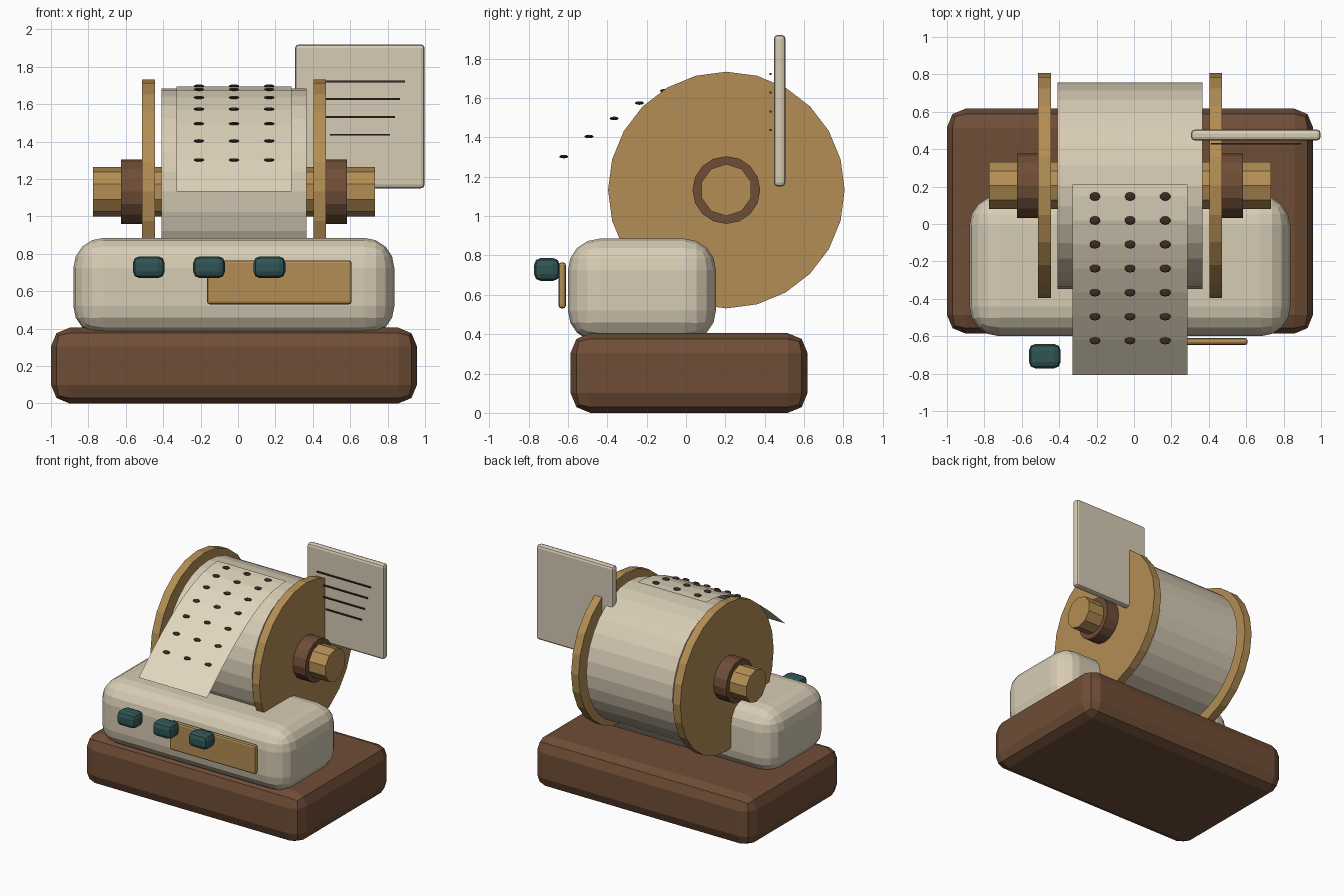
import bpy, bmesh
from math import pi
from mathutils import Matrix

if "Cube" in bpy.data.objects:
    bpy.data.objects.remove(bpy.data.objects["Cube"])

CX = -0.021           # symmetry plane of the machine
AY, AZ = 0.205, 1.132  # drum axis


def material(name, rgb):
    m = bpy.data.materials.new(name)
    m.diffuse_color = (*rgb, 1)
    m.use_nodes = True
    m.node_tree.nodes["Principled BSDF"].inputs["Base Color"].default_value = m.diffuse_color
    return m


WOOD = material("wood", (0.16, 0.075, 0.038))
CREAM = material("cream", (0.68, 0.6, 0.46))
PAPER = material("paper", (0.76, 0.68, 0.52))
BRASS = material("brass", (0.45, 0.27, 0.09))
TEAL = material("teal", (0.03, 0.09, 0.09))
INK = material("ink", (0.05, 0.023, 0.016))


def add(name, bm, mat):
    me = bpy.data.meshes.new(name)
    bm.to_mesh(me)
    bm.free()
    me.materials.append(mat)
    ob = bpy.data.objects.new(name, me)
    bpy.context.collection.objects.link(ob)
    return ob


def box(name, x, y, z, mat, bevel=0, segs=2):
    """Box from (min, max) ranges with a rounded edge."""
    bm = bmesh.new()
    bmesh.ops.create_cube(bm, size=1)
    for v in bm.verts:
        v.co = [r[0] + (c + 0.5) * (r[1] - r[0]) for r, c in zip((x, y, z), v.co)]
    ob = add(name, bm, mat)
    if bevel:
        mod = ob.modifiers.new("bevel", 'BEVEL')
        mod.width, mod.segments = bevel, segs
    return ob


def cylinder(name, x0, x1, r, sides, mat):
    """Cylinder along x on the drum axis, with a vertex at the top."""
    bm = bmesh.new()
    m = (Matrix.Translation(((x0 + x1) / 2, AY, AZ))
         @ Matrix.Rotation(pi / 2, 4, 'Y') @ Matrix.Rotation(pi / 2, 4, 'Z'))
    bmesh.ops.create_cone(bm, cap_ends=True, segments=sides, radius1=r,
                          radius2=r, depth=x1 - x0, matrix=m)
    return add(name, bm, mat)


# Housing
box("base", (-1.0, 0.957), (-0.586, 0.617), (0, 0.405), WOOD, 0.1, 2)
box("body", (-0.88, 0.836), (-0.6, 0.152), (0.36, 0.885), CREAM, 0.16, 4)
box("front_plate", (-0.166, 0.608), (-0.647, -0.61), (0.53, 0.765), BRASS, 0.015, 2)
for i in range(3):
    x = -0.477 + i * 0.3225
    box(f"button_{i + 1}", (x - 0.085, x + 0.085), (-0.772, -0.641), (0.67, 0.787), TEAL, 0.035, 2)

# Drum, flanges, collars and axle
cylinder("drum", CX - 0.388, CX + 0.388, 0.552, 32, CREAM)
cylinder("axle", CX - 0.754, CX + 0.754, 0.132, 10, BRASS)
for side, s in (("left", -1), ("right", 1)):
    for part, a, b, r, n, mat in (("flange", 0.424, 0.491, 0.601, 24, BRASS),
                                  ("collar", 0.48, 0.604, 0.172, 16, WOOD)):
        x0, x1 = sorted((CX + s * a, CX + s * b))
        cylinder(f"{side}_{part}", x0, x1, r, n, mat)

# Paper strip hanging off the drum
profile = [(0.211, 1.695), (0.147, 1.693), (0.019, 1.675), (-0.109, 1.632),
           (-0.237, 1.57), (-0.365, 1.492), (-0.493, 1.4), (-0.621, 1.298), (-0.807, 1.134)]
bm = bmesh.new()
rows = [[bm.verts.new((CX + s * 0.308, y, z)) for s in (-1, 1)] for y, z in profile]
for (a, b), (c, d) in zip(rows, rows[1:]):
    bm.faces.new((a, c, d, b))
add("paper_strip", bm, PAPER)

# Punched dots in three columns
bm = bmesh.new()
for y, z in profile[1:-1]:
    for i in (-1, 0, 1):
        m = Matrix.Translation((CX + i * 0.188, y, z + 0.004)) @ Matrix.Diagonal((0.029, 0.023, 0.009, 1))
        bmesh.ops.create_uvsphere(bm, u_segments=10, v_segments=6, radius=1, matrix=m)
add("paper_dots", bm, INK)

# Card standing behind with ruled lines
box("card", (0.305, 0.998), (0.446, 0.505), (1.15, 1.92), CREAM, 0.02, 2)
for i in range(4):
    w, z = 0.241 - i * 0.027, 1.722 - i * 0.095
    box(f"card_line_{i + 1}", (0.652 - w, 0.652 + w), (0.424, 0.434), (z - 0.005, z + 0.005), INK)
